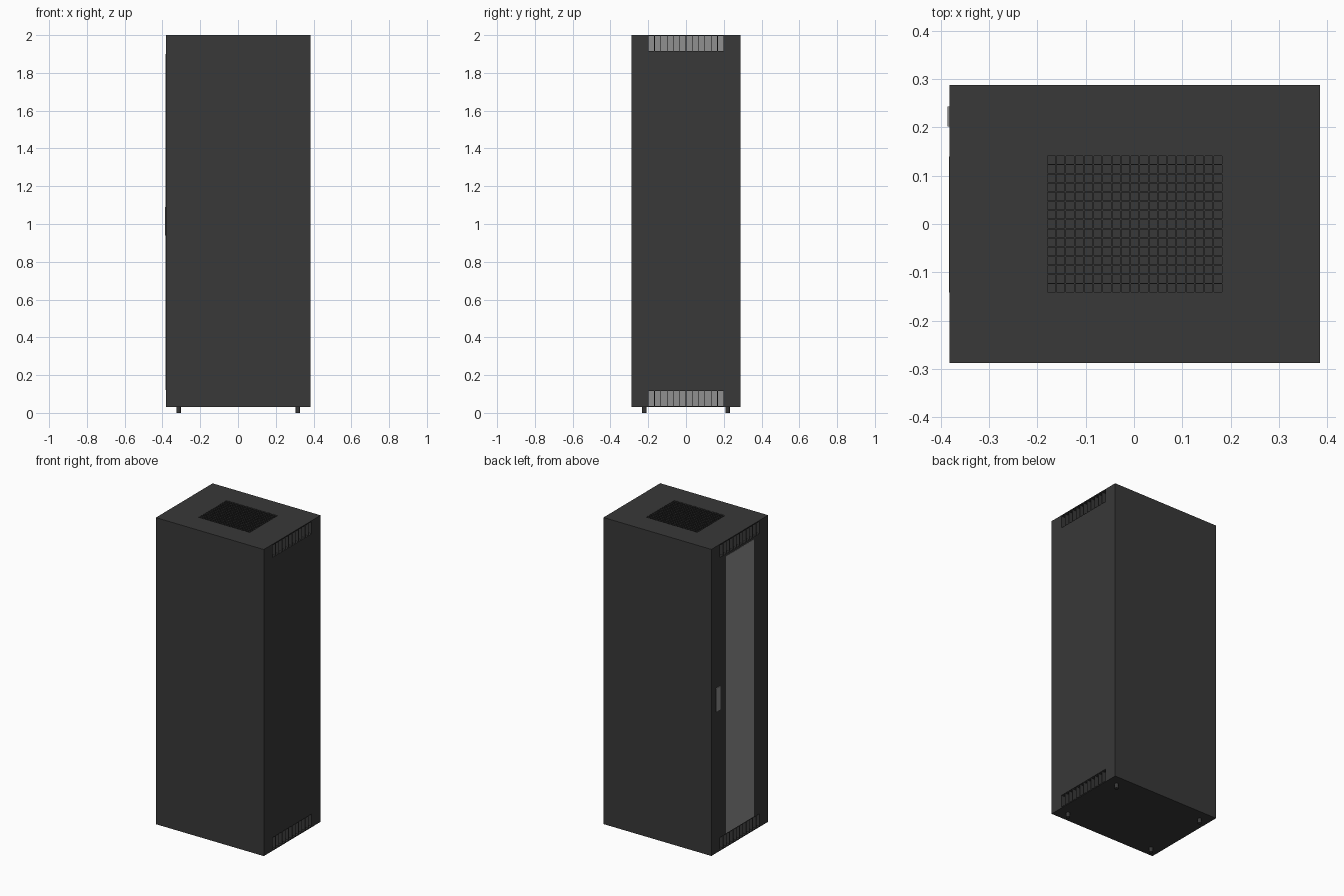
import bpy, bmesh
from mathutils import Matrix, Vector

if "Cube" in bpy.data.objects:
    bpy.data.objects.remove(bpy.data.objects["Cube"])


def material(name, rgb):
    m = bpy.data.materials.new(name)
    m.diffuse_color = (*rgb, 1)
    m.use_nodes = True
    m.node_tree.nodes["Principled BSDF"].inputs["Base Color"].default_value = m.diffuse_color
    return m


BLACK = material("black_metal", (0.04, 0.04, 0.04))
GREY = material("grey_panel", (0.28, 0.28, 0.28))


def boxes(name, spans, mat):
    """One object made of boxes, each given as (x0, x1, y0, y1, z0, z1)."""
    bm = bmesh.new()
    for x0, x1, y0, y1, z0, z1 in spans:
        centre = Vector((x0 + x1, y0 + y1, z0 + z1)) / 2
        size = Matrix.Diagonal((x1 - x0, y1 - y0, z1 - z0, 1))
        bmesh.ops.create_cube(bm, size=1, matrix=Matrix.Translation(centre) @ size)
    return finish(name, bm, mat)


def finish(name, bm, mat):
    me = bpy.data.meshes.new(name)
    bm.to_mesh(me)
    bm.free()
    me.materials.append(mat)
    ob = bpy.data.objects.new(name, me)
    bpy.context.collection.objects.link(ob)
    return ob


X0, X1, Y, Z0, Z1 = -0.382, 0.385, 0.288, 0.03, 2.0
T = 0.02                      # wall thickness
LID = 0.006                   # lid and floor thickness
VY, VH = 0.2, 0.085           # vent half width and height
GX, GY, CX = 0.182, 0.142, 0.0015   # grille half sizes and centre

# Front and back walls, floor
boxes("front_wall", [(X0, X1, -Y, -Y + T, Z0, Z1)], BLACK)
boxes("back_wall", [(X0, X1, Y - T, Y, Z0, Z1)], BLACK)
boxes("floor", [(X0, X1, -Y + T, Y - T, Z0, Z0 + LID)], BLACK)

# Lid around the grille opening
boxes("lid", [
    (X0, CX - GX, -Y + T, Y - T, Z1 - LID, Z1),
    (CX + GX, X1, -Y + T, Y - T, Z1 - LID, Z1),
    (CX - GX, CX + GX, -Y + T, -GY, Z1 - LID, Z1),
    (CX - GX, CX + GX, GY, Y - T, Z1 - LID, Z1)], BLACK)

# Square-mesh grille: 19 by 15 cells
bars, W, D = [], 0.0015, 0.04
for i in range(20):
    x = CX - GX + 2 * GX * i / 19
    bars.append((x - W, x + W, -GY, GY, Z1 - D, Z1 - 0.0005))
for j in range(16):
    y = -GY + 2 * GY * j / 15
    bars.append((CX - GX, CX + GX, y - W, y + W, Z1 - D, Z1 - 0.0005))
boxes("top_grille", bars, BLACK)

# Side panels with finned vents at the top and bottom
for side, a, b, sign in (("left", X0, X0 + T, 1), ("right", X1 - T, X1, -1)):
    boxes(side + "_panel", [
        (a, b, -Y + T, -VY, Z0 + LID, Z1 - LID),
        (a, b, VY, Y - T, Z0 + LID, Z1 - LID),
        (a, b, -VY, VY, Z0 + VH, Z1 - VH)], BLACK)
    outer = a if sign > 0 else b
    inner = outer + sign * 0.045
    f0, f1 = sorted((outer, inner))
    p0, p1 = sorted((inner, inner + sign * 0.004))
    for end, z0, z1 in (("lower", Z0 + LID, Z0 + VH), ("upper", Z1 - VH, Z1 - LID)):
        fins = []
        for k in range(13):
            y = -VY + 2 * VY * k / 12
            fins.append((f0, f1, y - 0.0015, y + 0.0015, z0, z1))
        boxes(f"{side}_{end}_vent_fins", fins, BLACK)
        boxes(f"{side}_{end}_vent_backing", [(p0, p1, -VY, VY, z0, z1)], GREY)

# Door window and handle on the left side
boxes("door_window", [(X0 - 0.001, X0 + 0.001, -0.142, 0.14, 0.12, 1.9)], GREY)
boxes("door_handle", [(X0 - 0.004, X0 + 0.001, 0.202, 0.243, 0.94, 1.09)], GREY)

# Four round feet
bm = bmesh.new()
for sx in (-1, 1):
    for sy in (-1, 1):
        bmesh.ops.create_cone(bm, cap_ends=True, segments=16, radius1=0.012,
                              radius2=0.012, depth=Z0 + 0.002,
                              matrix=Matrix.Translation((CX + sx * 0.316, sy * 0.22, (Z0 + 0.002) / 2)))
feet = finish("feet", bm, BLACK)
